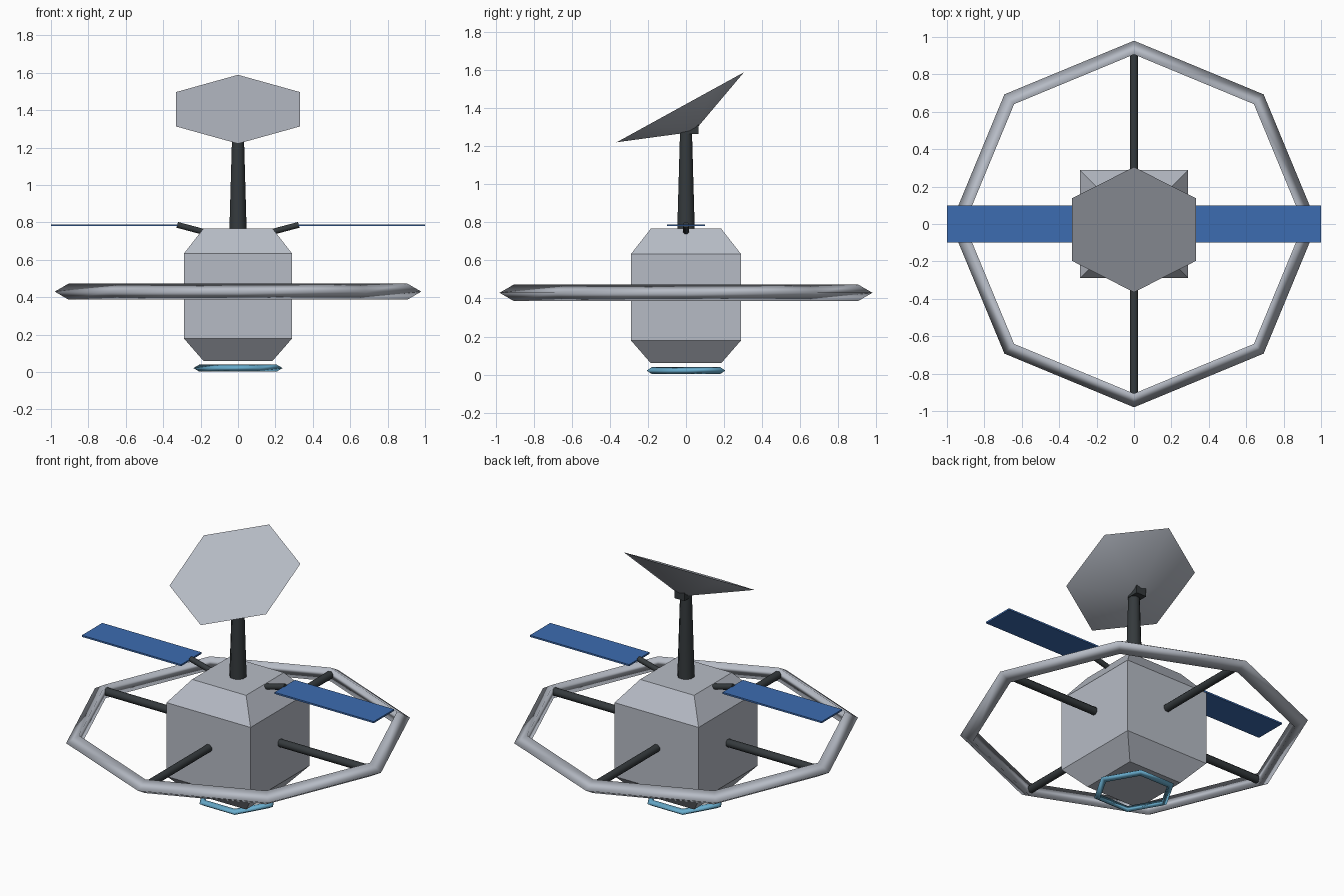
import bpy
import bmesh
from math import cos, sin, radians, sqrt, tau
from mathutils import Vector, Matrix

if "Cube" in bpy.data.objects:
    bpy.data.objects.remove(bpy.data.objects["Cube"])


def material(name, rgb):
    m = bpy.data.materials.new(name)
    m.use_nodes = True
    m.diffuse_color = (*rgb, 1)
    m.node_tree.nodes["Principled BSDF"].inputs["Base Color"].default_value = (*rgb, 1)
    return m


grey = material("light_grey", (0.47, 0.50, 0.56))
dark = material("charcoal", (0.035, 0.042, 0.046))
blue = material("panel_blue", (0.045, 0.15, 0.44))
cyan = material("sky_blue", (0.14, 0.42, 0.62))


def smooth(obj, angle):
    bpy.ops.object.select_all(action="DESELECT")
    obj.select_set(True)
    bpy.context.view_layer.objects.active = obj
    bpy.ops.object.shade_smooth_by_angle(angle=radians(angle))


def loft(name, mat, profile, sides, phase=0, matrix=Matrix(), angle=0):
    """Stack regular polygons of (height, radius) along z and cap the ends."""
    bm = bmesh.new()
    rings = []
    for z, r in profile:
        turns = [radians(phase) + tau * i / sides for i in range(sides)]
        rings.append([bm.verts.new((r * cos(a), r * sin(a), z)) for a in turns])
    for low, high in zip(rings, rings[1:]):
        for i in range(sides):
            j = (i + 1) % sides
            bm.faces.new((low[i], low[j], high[j], high[i]))
    bm.faces.new(rings[0][::-1])
    bm.faces.new(rings[-1])
    bmesh.ops.remove_doubles(bm, verts=bm.verts, dist=0.0001)
    bmesh.ops.recalc_face_normals(bm, faces=bm.faces)
    mesh = bpy.data.meshes.new(name)
    bm.to_mesh(mesh)
    bm.free()
    mesh.materials.append(mat)
    obj = bpy.data.objects.new(name, mesh)
    bpy.context.collection.objects.link(obj)
    obj.matrix_world = matrix
    if angle:
        smooth(obj, angle)
    return obj


def rod(name, start, end, radius):
    start, end = Vector(start), Vector(end)
    axis = end - start
    place = Matrix.Translation(start) @ axis.to_track_quat("Z", "Y").to_matrix().to_4x4()
    return loft(name, dark, [(0, radius), (axis.length, radius)], 8, 22.5, place, 60)


def box(name, mat, center, size):
    bpy.ops.mesh.primitive_cube_add(size=1, location=center)
    obj = bpy.context.object
    obj.name = name
    obj.scale = size
    obj.data.materials.append(mat)
    return obj


def ring(name, mat, z, major, minor, sides):
    # Triangular tube, point outward
    bpy.ops.mesh.primitive_torus_add(location=(0, 0, z), major_radius=major, minor_radius=minor,
                                     major_segments=sides, minor_segments=3)
    obj = bpy.context.object
    obj.name = name
    obj.data.materials.append(mat)
    smooth(obj, 180)
    return obj


# Square body with chamfered top and bottom
corner = sqrt(2)
loft("body", grey, [(0.06, 0.185 * corner), (0.178, 0.288 * corner),
                    (0.635, 0.288 * corner), (0.767, 0.185 * corner)], 4, 45)

# Outer ring and the four spokes holding it
ring("outer_ring", grey, 0.43, 0.931, 0.049, 8)
for side, (dx, dy) in {"left": (1, 0), "right": (-1, 0), "back": (0, 1), "front": (0, -1)}.items():
    rod("spoke_" + side, (dx * 0.27, dy * 0.27, 0.43), (dx * 0.92, dy * 0.92, 0.43), 0.024)

# Thruster ring under the body
ring("lower_ring", cyan, 0.021, 0.217, 0.022, 6)

# Solar panels on short arms
for side, s in (("left", 1), ("right", -1)):
    rod("panel_arm_" + side, (s * 0.185, 0, 0.75), (s * 0.325, 0, 0.787), 0.017)
    box("solar_panel_" + side, blue, (s * 0.66, 0, 0.785), (0.68, 0.2, 0.01))

# Mast, mount and tilted dish
loft("mast", dark, [(0.755, 0.05), (1.275, 0.034)], 8, 22.5, angle=60)
box("dish_mount", dark, (0, 0.03, 1.29), (0.07, 0.07, 0.05))
tilt = Matrix.Translation((0, -0.03, 1.405)) @ Matrix.Rotation(radians(28.8), 4, "X")
loft("dish", grey, [(-0.147, 0), (0, 0.382)], 6, 90, tilt, 60)
